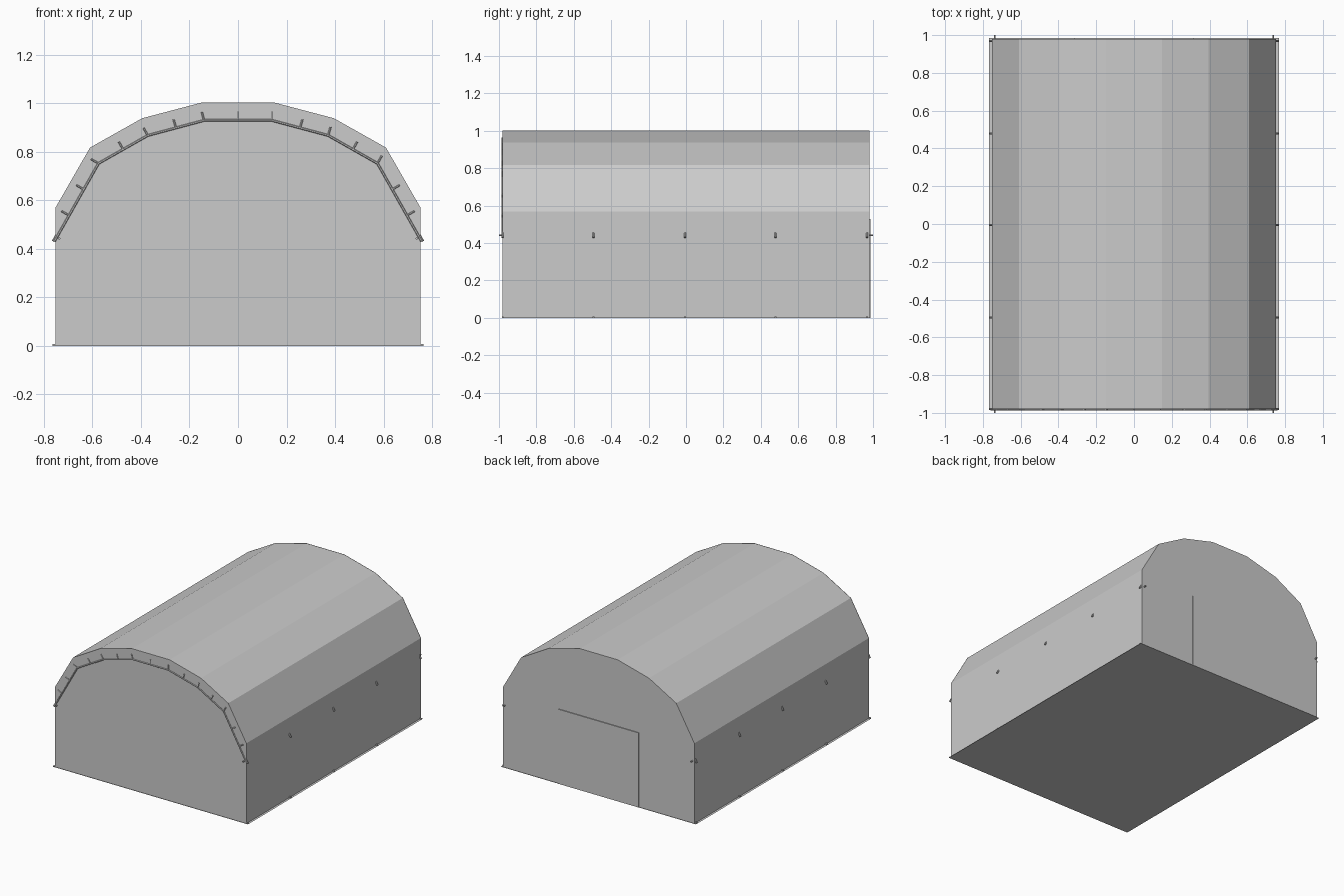
import bpy
from mathutils import Vector

if "Cube" in bpy.data.objects:
    bpy.data.objects.remove(bpy.data.objects["Cube"])

HALF = [(0.752, 0.0), (0.752, 0.57), (0.61, 0.817), (0.395, 0.938), (0.148, 1.003)]
ARCH = HALF + [(-x, z) for x, z in reversed(HALF)]
ROPE_HALF = [(0.757, 0.43), (0.575, 0.752), (0.372, 0.867), (0.14, 0.929)]
ROPE = ROPE_HALF + [(-x, z) for x, z in reversed(ROPE_HALF)]
END = 0.98


def mesh_object(name, verts, faces):
    me = bpy.data.meshes.new(name)
    me.from_pydata(verts, [], faces)
    ob = bpy.data.objects.new(name, me)
    bpy.context.collection.objects.link(ob)
    return ob


def box(name, centre, size):
    bpy.ops.mesh.primitive_cube_add(size=1, location=centre)
    ob = bpy.context.object
    ob.name = name
    ob.scale = size
    return ob


def bar(name, a, b, radius):
    a, b = Vector(a), Vector(b)
    bpy.ops.mesh.primitive_cylinder_add(vertices=6, radius=radius,
                                        depth=(b - a).length, location=(a + b) / 2)
    ob = bpy.context.object
    ob.name = name
    ob.rotation_euler = (b - a).to_track_quat('Z', 'Y').to_euler()
    return ob


n = len(ARCH)

# Faceted cover: two straight sides and seven roof panels
verts = [(x, -END, z) for x, z in ARCH] + [(x, END, z) for x, z in ARCH]
mesh_object("tent_cover", verts, [(i, i + 1, n + i + 1, n + i) for i in range(n - 1)])

# End walls
mesh_object("front_wall", [(x, -END, z) for x, z in ARCH], [tuple(reversed(range(n)))])
mesh_object("back_wall", [(x, END, z) for x, z in ARCH], [tuple(range(n))])

# Narrow hems of the cover folded over both end walls
inner = [(x * 0.978, z * 0.982) for x, z in ARCH]
for side, label in ((-1, "front"), (1, "back")):
    y = side * (END + 0.002)
    v = [(x, y, z) for x, z in ARCH] + [(x, y, z) for x, z in inner]
    f = [(i, i + 1, n + i + 1, n + i) for i in range(n - 1)]
    if side < 0:
        f = [tuple(reversed(q)) for q in f]
    mesh_object(label + "_hem", v, f)

# Ground sheet with a narrow flange
mesh_object("ground_sheet", [(-0.768, -0.985, 0), (0.768, -0.985, 0),
                             (0.768, 0.985, 0), (-0.768, 0.985, 0)], [(3, 2, 1, 0)])

# Back door panel
box("back_door", (0, END + 0.002, 0.265), (0.635, 0.008, 0.53))

# Rope arch on the front, with lacing loops at corners and along each span
RY = -END - 0.003
for i, (a, b) in enumerate(zip(ROPE, ROPE[1:])):
    bar("rope_span", (a[0], RY, a[1]), (b[0], RY, b[1]), 0.005)
    steps = 3 if i in (0, 6) else 2
    d = Vector((b[0] - a[0], b[1] - a[1])).normalized()
    out = Vector((d.y, -d.x))
    for k in range(steps):
        p = Vector(a).lerp(Vector(b), k / steps)
        if i == 0 and k == 0:
            continue
        q = p + out * 0.036
        bar("lacing_loop", (p.x, RY, p.y), (q.x, RY, q.y), 0.004)

# Side tie hooks, ground pegs and corner pins
for s in (-1, 1):
    for y in (-0.98, -0.495, -0.005, 0.478, 0.968):
        bar("side_hook", (s * 0.748, y, 0.455), (s * 0.762, y, 0.43), 0.006)
        box("ground_peg", (s * 0.758, y, 0.004), (0.012, 0.01, 0.008))
    for e in (-1, 1):
        bar("corner_pin", (s * 0.737, e * 0.965, 0.442), (s * 0.737, e * 1.0, 0.442), 0.005)
